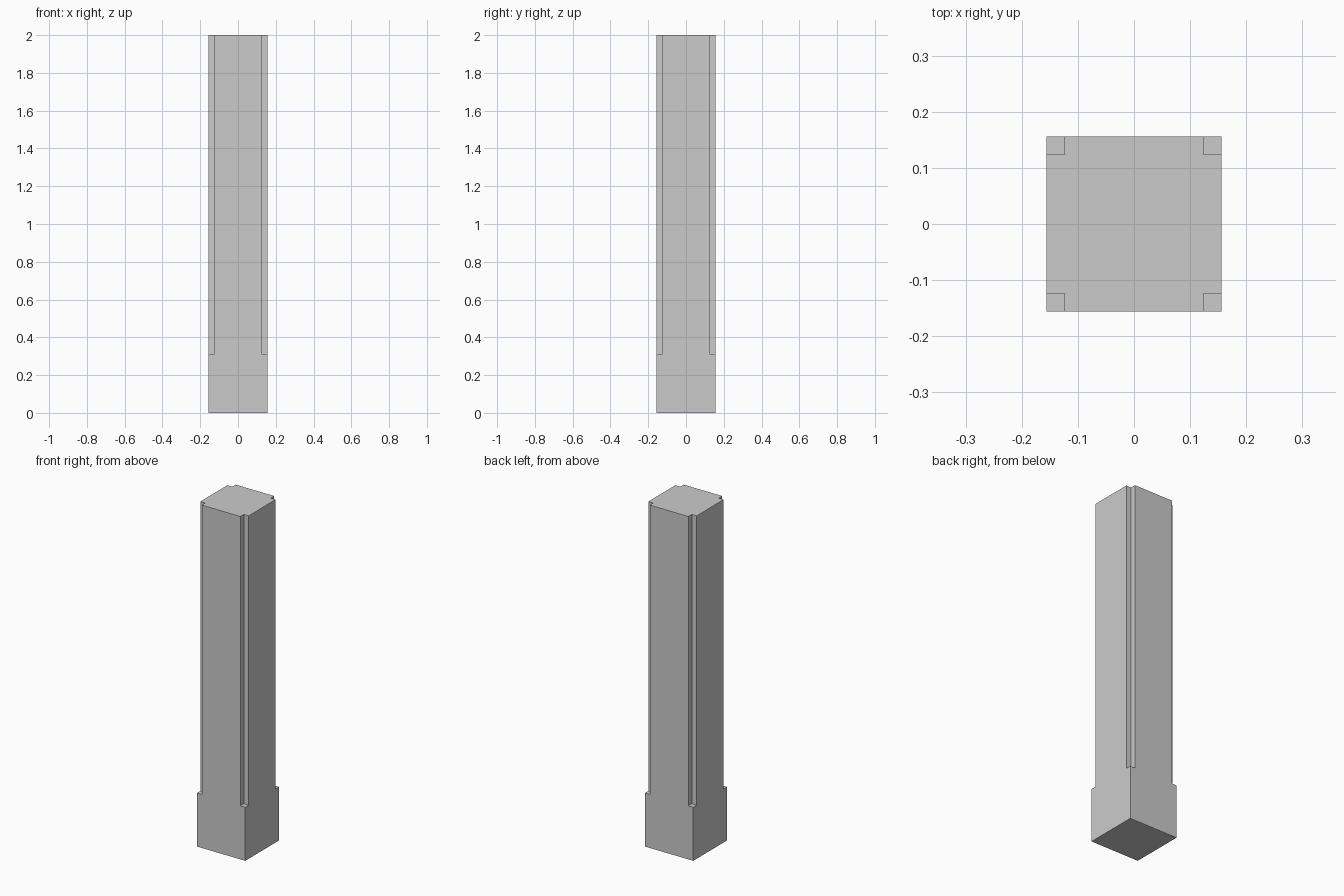
import bpy, bmesh, math

if "Cube" in bpy.data.objects:
    bpy.data.objects.remove(bpy.data.objects["Cube"])

HALF = 0.156      # half width of the post
NOTCH = 0.124     # inner edge of the corner rebates
BASE_H = 0.312    # height of the plain square foot
HEIGHT = 2.0


def raise_faces(bm, faces, height):
    """Extrude a face region straight up and return its new top faces."""
    geom = bmesh.ops.extrude_face_region(bm, geom=faces)["geom"]
    verts = [g for g in geom if isinstance(g, bmesh.types.BMVert)]
    bmesh.ops.translate(bm, verts=verts, vec=(0, 0, height))
    return [g for g in geom if isinstance(g, bmesh.types.BMFace)]


bm = bmesh.new()

# Footprint: 3 x 3 cells, the corner cells being the rebates
steps = (-HALF, -NOTCH, NOTCH, HALF)
grid = [[bm.verts.new((x, y, 0)) for y in steps] for x in steps]
cells = [bm.faces.new((grid[i][j], grid[i + 1][j], grid[i + 1][j + 1], grid[i][j + 1]))
         for i in range(3) for j in range(3)]

# Square foot
top = raise_faces(bm, cells, BASE_H)

# Cross-shaped shaft, leaving the corner cells behind as ledges
shaft = []
for f in top:
    c = f.calc_center_median()
    if min(abs(c.x), abs(c.y)) < NOTCH:
        shaft.append(f)
raise_faces(bm, shaft, HEIGHT - BASE_H)

# Clean up into plain flat faces
loose = [e for e in bm.edges if not e.link_faces]
bmesh.ops.delete(bm, geom=loose, context='EDGES')
bmesh.ops.recalc_face_normals(bm, faces=bm.faces[:])
bmesh.ops.dissolve_limit(bm, angle_limit=math.radians(1),
                         verts=bm.verts[:], edges=bm.edges[:])

mesh = bpy.data.meshes.new("notched_post")
bm.to_mesh(mesh)
bm.free()
post = bpy.data.objects.new("notched_post", mesh)
bpy.context.collection.objects.link(post)
